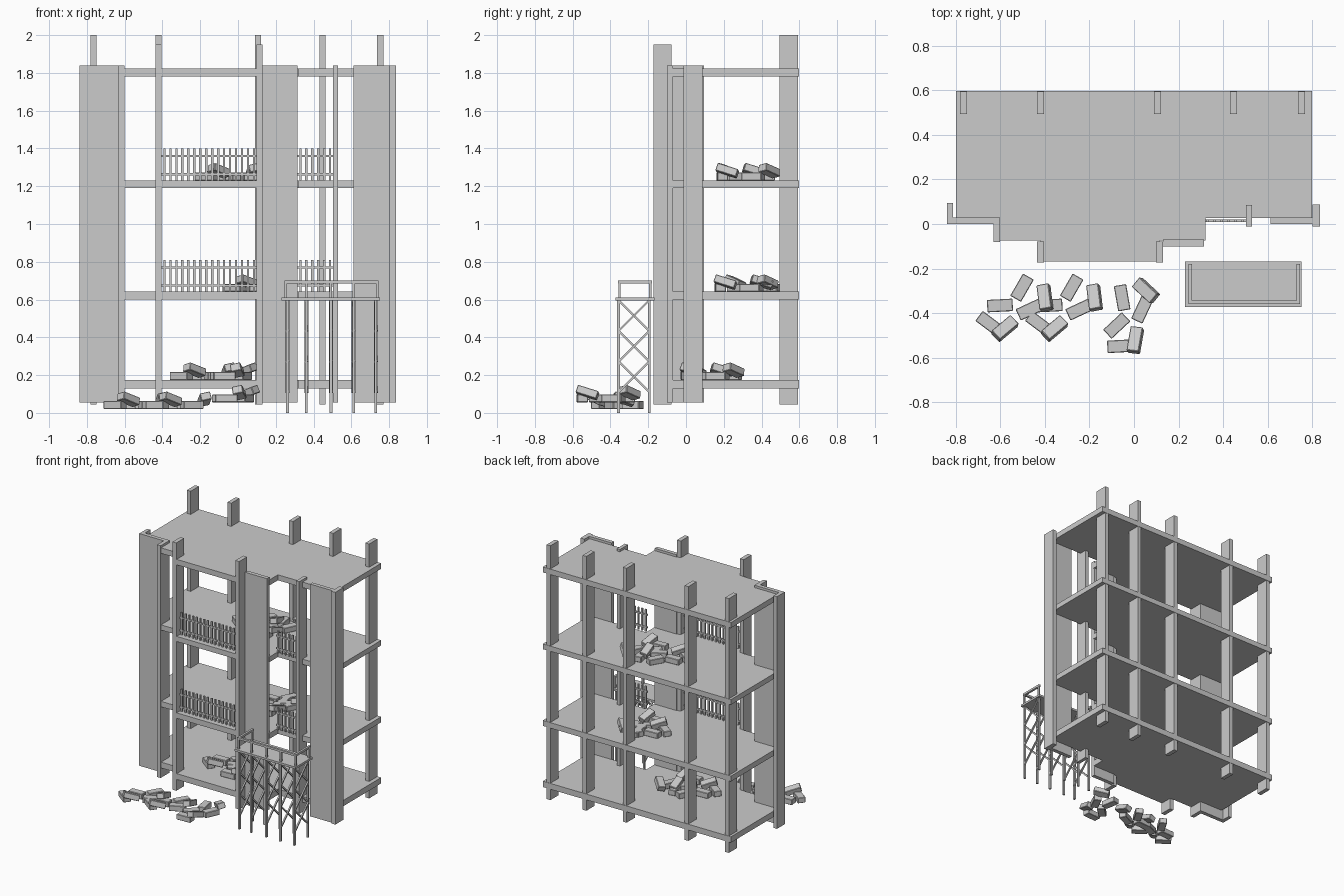
import bpy, bmesh, math
from mathutils import Matrix, Vector, Euler

if "Cube" in bpy.data.objects:
    bpy.data.objects.remove(bpy.data.objects["Cube"])


def finish(bm, name):
    bmesh.ops.recalc_face_normals(bm, faces=bm.faces)
    me = bpy.data.meshes.new(name)
    bm.to_mesh(me)
    bm.free()
    ob = bpy.data.objects.new(name, me)
    bpy.context.collection.objects.link(ob)
    return ob


def add_box(bm, x0, x1, y0, y1, z0, z1):
    c = Vector((x0 + x1, y0 + y1, z0 + z1)) / 2
    m = Matrix.Translation(c) @ Matrix.Diagonal((x1 - x0, y1 - y0, z1 - z0, 1))
    bmesh.ops.create_cube(bm, size=1, matrix=m)


def boxes(name, items):
    bm = bmesh.new()
    for b in items:
        add_box(bm, *b)
    return finish(bm, name)


def prism(name, outline, z0, z1):
    bm = bmesh.new()
    f = bm.faces.new([bm.verts.new((x, y, z0)) for x, y in outline])
    r = bmesh.ops.extrude_face_region(bm, geom=[f])
    top = [v for v in r["geom"] if isinstance(v, bmesh.types.BMVert)]
    bmesh.ops.translate(bm, verts=top, vec=(0, 0, z1 - z0))
    return finish(bm, name)


def add_bar(bm, a, b, w):
    a, b = Vector(a), Vector(b)
    d = b - a
    m = (Matrix.Translation((a + b) / 2) @ d.to_track_quat('Z', 'Y').to_matrix().to_4x4()
         @ Matrix.Diagonal((w, w, d.length, 1)))
    bmesh.ops.create_cube(bm, size=1, matrix=m)


# Stepped floor slabs
slab = [(-.8, .597), (.8, .597), (.8, .028), (.32, .028), (.32, -.075), (.115, -.075),
        (.115, -.168), (-.42, -.168), (-.42, -.075), (-.605, -.075), (-.605, .028), (-.8, .028)]
for i, (z0, z1) in enumerate([(.13, .175), (.60, .642), (1.19, 1.23), (1.78, 1.822)]):
    prism(f"floor_slab_{i + 1}", slab, z0, z1)

# Back and front columns
for i, x in enumerate([-.765, -.42, .105, .447, .753]):
    boxes(f"back_column_{i + 1}", [(x - .016, x + .016, .495, .594, .045, 2.0)])
for i, x in enumerate([-.42, .115]):
    boxes(f"front_column_{i + 1}", [(x - .016, x + .016, -.173, -.078, .045, 1.95)])
boxes("slim_front_pillar", [(.502, .529, -.012, .085, .055, 1.84)])

# Facade wall panels with their returns
prism("left_wall_panel", [(-.84, 0), (-.632, 0), (-.632, -.08), (-.602, -.08), (-.602, .03),
                          (-.812, .03), (-.812, .095), (-.84, .095)], .055, 1.84)
prism("right_wall_panel", [(.612, 0), (.802, 0), (.802, -.012), (.836, -.012), (.836, .087),
                           (.802, .087), (.802, .03), (.612, .03)], .055, 1.84)
boxes("middle_wall_panel", [(.131, .315, -.1, -.07, .055, 1.84)])


# Balcony railings
def railing(name, x0, x1, y, z):
    n = round((x1 - x0) / .031)
    items = [(x0, x1, y - .006, y + .006, z + h, z + h + .011) for h in (.028, .124)]
    for i in range(n):
        x = x0 + (i + .5) * (x1 - x0) / n
        items.append((x - .006, x + .006, y - .006, y + .006, z, z + .17))
    boxes(name, items)


for i, z in enumerate([.64, 1.23]):
    railing(f"balcony_railing_{i + 1}", -.405, .1, -.125, z)
    railing(f"side_railing_{i + 1}", .315, .503, .015, z)

# Scaffold: posts, cross braces, deck and guard rail
bm = bmesh.new()
yf, yb = -.357, -.195
for x in (.262, .362, .492, .612, .73):
    add_bar(bm, (x, yf, 0), (x, yf, .60), .014)
    add_bar(bm, (x, yb, 0), (x, yb, .60), .014)
    for k in range(3):
        z = .11 + k * .162
        add_bar(bm, (x + .005, yf, z), (x + .005, yb, z + .162), .011)
        add_bar(bm, (x - .005, yb, z), (x - .005, yf, z + .162), .011)
finish(bm, "scaffold_frame")
boxes("scaffold_deck", [(.23, .752, -.373, -.168, .596, .612)])
bm = bmesh.new()
for x in (.253, .362, .492, .612, .737):
    add_bar(bm, (x, -.352, .61), (x, -.352, .69), .013)
for x in (.253, .737):
    add_bar(bm, (x, -.19, .61), (x, -.19, .69), .013)
    add_box(bm, x - .008, x + .008, -.36, -.18, .686, .702)
add_box(bm, .245, .745, -.36, -.344, .686, .702)
finish(bm, "scaffold_guard_rail")

# Brick rubble: one six-brick heap, turned and repeated
heap = [(-.112, .034, 3, 0), (-.013, .114, 60, 0), (.022, .016, 25, 0), (-.16, -.047, -37, 0),
        (.09, .07, 97, 1), (-.09, -.07, 40, 1)]


def rubble(name, x, y, z, turn):
    bm = bmesh.new()
    base = Matrix.Translation((x, y, z)) @ Matrix.Rotation(math.radians(turn), 4, 'Z')
    for bx, by, yaw, lean in heap:
        rot = Euler((-.22 * lean, .3 * lean, math.radians(yaw))).to_matrix().to_4x4()
        m = (base @ Matrix.Translation((bx, by, .022 + .03 * lean)) @ rot
             @ Matrix.Diagonal((.115, .056, .042, 1)))
        r = bmesh.ops.create_cube(bm, size=1, matrix=m)
        edges = list({e for v in r["verts"] for e in v.link_edges})
        bmesh.ops.bevel(bm, geom=edges, offset=.003, segments=1, affect='EDGES')
    finish(bm, name)


for i, p in enumerate([(-.49, -.40, .02, 0), (-.267, -.40, .02, 0), (.03, -.41, .055, 40),
                       (-.14, .12, .174, 0), (.02, .14, .174, 40),
                       (.14, .33, .64, 0), (.21, .32, .64, 40),
                       (-.01, .29, 1.23, 0), (.18, .33, 1.23, 40)]):
    rubble(f"brick_rubble_{i + 1}", *p)
